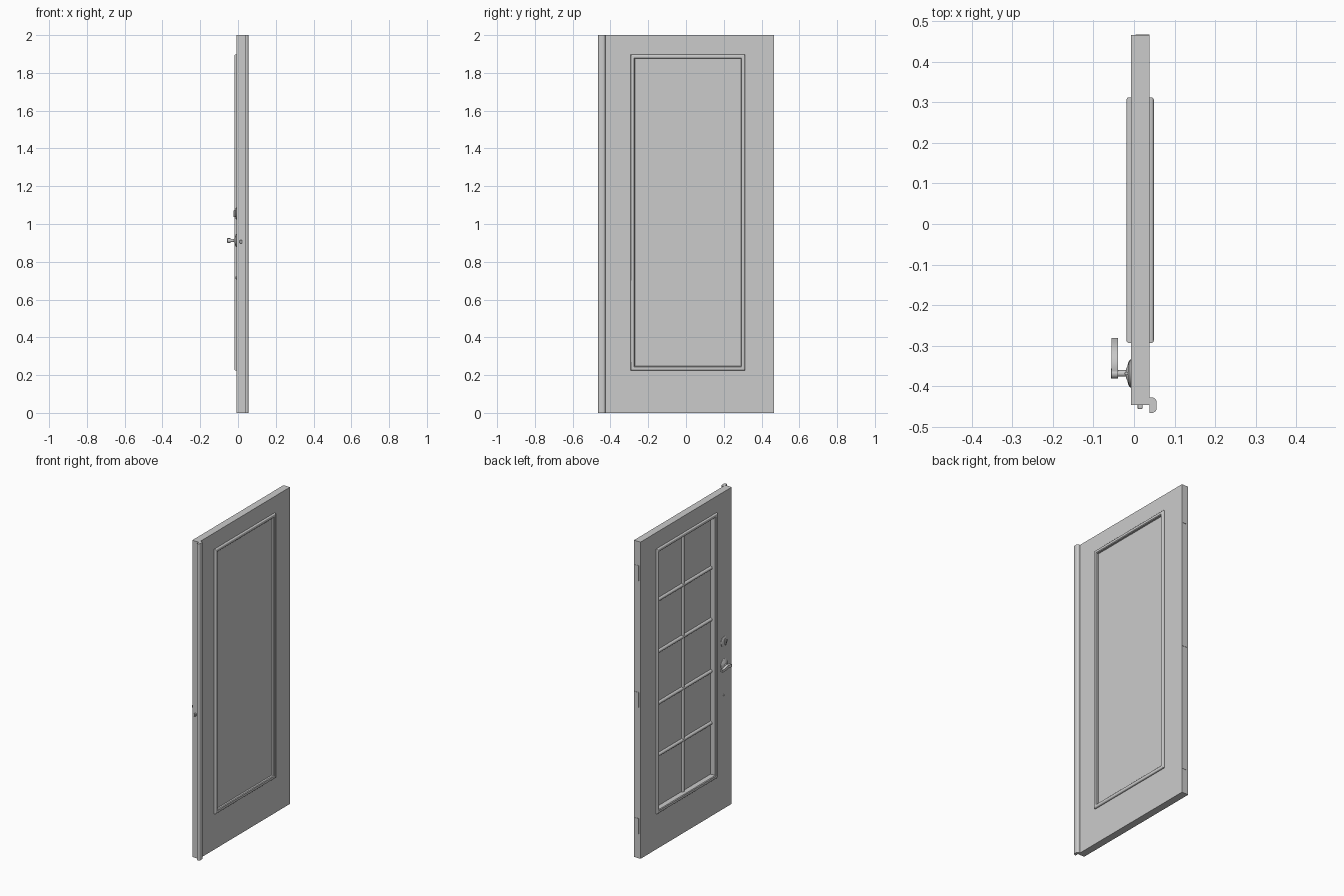
import bpy, bmesh, math
from mathutils import Matrix, Vector

cube = bpy.data.objects.get("Cube")
if cube:
    bpy.data.objects.remove(cube, do_unlink=True)

grey = bpy.data.materials.new("painted grey")
grey.use_nodes = True
grey.diffuse_color = (0.6, 0.6, 0.6, 1)
grey.node_tree.nodes["Principled BSDF"].inputs["Base Color"].default_value = (0.6, 0.6, 0.6, 1)

BACK, FRONT = -0.008, 0.038          # door faces along x
OUTER = (-0.445, 0.465, 0, 2)        # y0, y1, z0, z1
TRIM = (-0.293, 0.312, 0.225, 1.897)
HAND_Y = -0.368                      # centre line of the hardware


def finish(name, bm, smooth=True):
    bmesh.ops.recalc_face_normals(bm, faces=bm.faces)
    mesh = bpy.data.meshes.new(name)
    bm.to_mesh(mesh)
    bm.free()
    obj = bpy.data.objects.new(name, mesh)
    bpy.context.collection.objects.link(obj)
    mesh.materials.append(grey)
    if smooth:
        bpy.ops.object.select_all(action='DESELECT')
        obj.select_set(True)
        bpy.context.view_layer.objects.active = obj
        bpy.ops.object.shade_smooth_by_angle(angle=math.radians(35))
    return obj


def inset(rect, d):
    return (rect[0] + d, rect[1] - d, rect[2] + d, rect[3] - d)


def ring(name, loops):
    """Mitred rectangular frame through a closed list of (rectangle, x)."""
    bm = bmesh.new()
    rows = []
    for (y0, y1, z0, z1), x in loops:
        rows.append([bm.verts.new((x, y, z)) for y, z in
                     ((y0, z0), (y1, z0), (y1, z1), (y0, z1))])
    for i, a in enumerate(rows):
        b = rows[(i + 1) % len(rows)]
        for k in range(4):
            n = (k + 1) % 4
            bm.faces.new((a[k], a[n], b[n], b[k]))
    return finish(name, bm)


def box(name, x0, x1, y0, y1, z0, z1, bevel=0):
    bm = bmesh.new()
    centre = Vector((x0 + x1, y0 + y1, z0 + z1)) / 2
    size = Matrix.Diagonal((x1 - x0, y1 - y0, z1 - z0, 1))
    bmesh.ops.create_cube(bm, size=1, matrix=Matrix.Translation(centre) @ size)
    if bevel:
        bmesh.ops.bevel(bm, geom=bm.edges[:], offset=bevel, segments=3,
                        profile=0.5, affect='EDGES')
    return finish(name, bm)


def prism(name, points, direction):
    bm = bmesh.new()
    face = bm.faces.new([bm.verts.new(p) for p in points])
    grown = bmesh.ops.extrude_face_region(bm, geom=[face], use_keep_orig=True)
    moved = [v for v in grown["geom"] if isinstance(v, bmesh.types.BMVert)]
    bmesh.ops.translate(bm, verts=moved, vec=direction)
    return finish(name, bm)


def lathe(name, y, z, profile):
    """Turn (x, radius) pairs about an axis along x."""
    bm = bmesh.new()
    steps, rows = 32, []
    for x, r in profile:
        rows.append([bm.verts.new((x, y + r * math.cos(t), z + r * math.sin(t)))
                     for t in (k * math.tau / steps for k in range(steps))])
    for a, b in zip(rows, rows[1:]):
        for k in range(steps):
            n = (k + 1) % steps
            bm.faces.new((a[k], a[n], b[n], b[k]))
    bm.faces.new(rows[0])
    bm.faces.new(rows[-1])
    return finish(name, bm)


# Slab with an opening
hole = inset(TRIM, 0.012)
ring("door_slab", [(OUTER, BACK), (OUTER, FRONT), (hole, FRONT), (hole, BACK)])

# Rounded trim on both faces, running through the opening
loops = []
for x, out in ((BACK, -1), (FRONT, 1)):
    side = [(inset(TRIM, 0), x)]
    for k in range(5):
        t = k * math.pi / 8
        side.append((inset(TRIM, 0.008 * (1 - math.cos(t))), x + out * (0.004 + 0.007 * math.sin(t))))
    side += [(inset(TRIM, 0.018), x + out * 0.010), (inset(TRIM, 0.022), x + out * 0.006)]
    loops += side if out < 0 else side[::-1]
ring("glazing_trim", loops)

# Pane and its glazing bars on the back
y0, y1, z0, z1 = inset(TRIM, 0.02)
GLASS = 0.018
box("pane", GLASS, 0.033, y0, y1, z0, z1)


def bar_section(c, width=0.011, height=0.012):
    return [(c + width * math.cos(t), GLASS - height * math.sin(t))
            for t in (k * math.pi / 8 for k in range(9))]


middle = (y0 + y1) / 2
prism("upright_bar", [(x, y, z0) for y, x in bar_section(middle)], (0, 0, z1 - z0))
for i in range(1, 5):
    z = z0 + (z1 - z0) * i / 5
    prism(f"cross_bar_{i}", [(x, y0, v) for v, x in bar_section(z)], (0, y1 - y0, 0))

# Meeting strip with rounded outer corners along the lock edge
strip = [(FRONT, -0.427)]
for cy, start in ((-0.439, math.pi / 2), (-0.453, 0)):
    for k in range(6):
        t = start - k * math.pi / 10
        r = 0.012
        strip.append((0.044 + r * math.cos(t), cy + r * math.sin(t)))
strip += [(FRONT, -0.465), (FRONT, -0.445)]
prism("meeting_strip", [(x, y, 0) for x, y in strip], (0, 0, 2))

# Hinge leaves
for i, z in enumerate((0.203, 1.0, 1.8)):
    box(f"hinge_leaf_{i + 1}", 0.004, FRONT, 0.464, 0.467, z - 0.048, z + 0.048)

# Lever handle
Z = 0.912
lathe("lever_rosette", HAND_Y, Z, [(BACK, 0.034), (-0.010, 0.034), (-0.014, 0.028),
                                   (-0.017, 0.016), (-0.020, 0.010)])
lathe("lever_spindle", HAND_Y, Z, [(-0.018, 0.008), (-0.042, 0.008)])
lathe("lever_hub", HAND_Y, Z, [(-0.040, 0.012), (-0.056, 0.012), (-0.057, 0.010)])
upper, lower = [], []
for k in range(11):
    s = k / 10
    bend = 0.004 * math.sin(s * math.tau)
    half = 0.010 - 0.003 * s
    y = HAND_Y + 0.087 * s
    upper.append((-0.040, y, Z + bend + half))
    lower.append((-0.040, y, Z + bend - half))
prism("lever_arm", upper + lower[::-1], (-0.016, 0, 0))

# Deadbolt, thumb turn and small lower knob
Z = 1.055
lathe("deadbolt_rosette", HAND_Y, Z, [(BACK, 0.032), (-0.010, 0.032), (-0.014, 0.025), (-0.015, 0.012)])
box("thumb_turn", -0.023, -0.014, HAND_Y - 0.004, HAND_Y + 0.004, Z - 0.018, Z + 0.018, 0.002)
lathe("lower_button", HAND_Y, 0.715, [(BACK, 0.008), (-0.011, 0.008), (-0.013, 0.005)])

# Latch on the lock edge
box("latch_bolt", 0.009, 0.021, -0.456, -0.44, 0.897, 0.915, 0.003)
